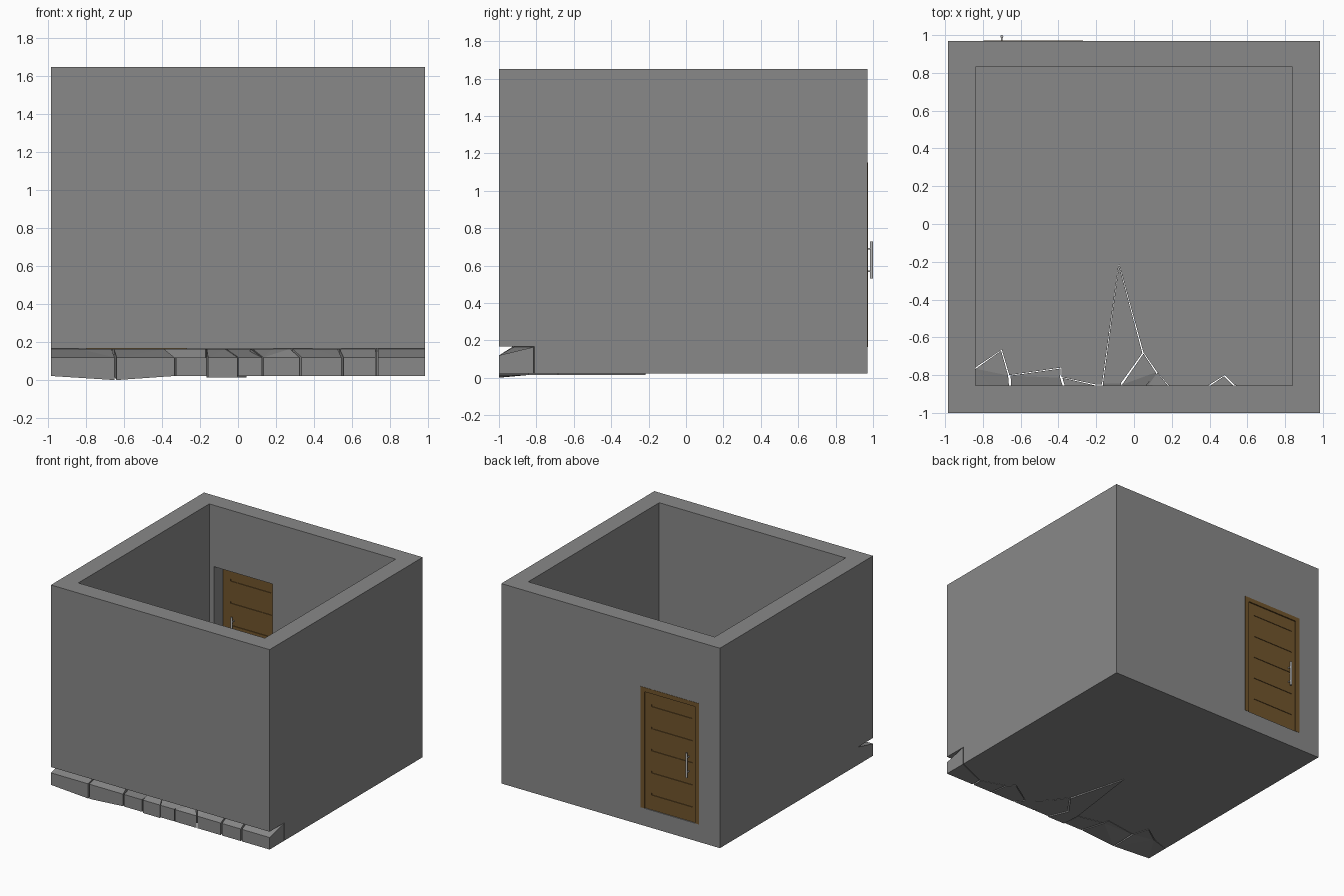
import bpy, bmesh, math
from mathutils import Vector

cube = bpy.data.objects.get("Cube")
if cube:
    bpy.data.objects.remove(cube, do_unlink=True)


def material(name, rgb):
    m = bpy.data.materials.new(name)
    m.use_nodes = True
    m.diffuse_color = (*rgb, 1)
    m.node_tree.nodes["Principled BSDF"].inputs["Base Color"].default_value = (*rgb, 1)
    return m


stone = material("grey stone", (0.25, 0.25, 0.25))
wood = material("brown wood", (0.165, 0.09, 0.025))
metal = material("pale metal", (0.5, 0.5, 0.5))


def finish(name, bm, mat):
    bmesh.ops.recalc_face_normals(bm, faces=bm.faces)
    mesh = bpy.data.meshes.new(name)
    bm.to_mesh(mesh)
    bm.free()
    mesh.materials.append(mat)
    ob = bpy.data.objects.new(name, mesh)
    bpy.context.collection.objects.link(ob)
    return ob


def box(name, lo, hi, mat):
    bm = bmesh.new()
    bmesh.ops.create_cube(bm, size=1)
    for v in bm.verts:
        v.co = Vector(hi[i] if v.co[i] > 0 else lo[i] for i in range(3))
    return finish(name, bm, mat)


def prism(name, outline, z0, z1, mat, shape=None):
    """Extrude a plan outline; shape(co, is_top) may move its corners."""
    bm = bmesh.new()
    rings = [[bm.verts.new((x, y, z)) for x, y in outline] for z in (z0, z1)]
    bm.faces.new(rings[0])
    bm.faces.new(rings[1])
    n = len(outline)
    for i in range(n):
        j = (i + 1) % n
        bm.faces.new((rings[0][i], rings[0][j], rings[1][j], rings[1][i]))
    if shape:
        for k, ring in enumerate(rings):
            for v in ring:
                v.co.z = shape(v.co, k == 1)
        bmesh.ops.triangulate(bm, faces=[f for f in bm.faces if abs(f.normal.z) > -1 and len(f.verts) > 4])
    return finish(name, bm, mat)


def cut(ob, cutters):
    for c in cutters:
        mod = ob.modifiers.new("cut", "BOOLEAN")
        mod.operation, mod.solver, mod.object = "DIFFERENCE", "EXACT", c
        bpy.context.view_layer.objects.active = ob
        bpy.ops.object.modifier_apply(modifier=mod.name)
        bpy.data.objects.remove(c, do_unlink=True)


def rod(name, centre, radius, length, axis):
    bm = bmesh.new()
    bmesh.ops.create_cone(bm, cap_ends=True, segments=16, radius1=radius, radius2=radius, depth=length)
    ob = finish(name, bm, metal)
    ob.location = centre
    if axis == "y":
        ob.rotation_euler.x = math.pi / 2
    ob.select_set(True)
    bpy.context.view_layer.objects.active = ob
    bpy.ops.object.shade_smooth_by_angle()
    ob.select_set(False)


X, FRONT, BACK = 0.985, -1.0, 0.97
BASE, FLOOR, TOP = 0.022, 0.165, 1.65
DX0, DX1, DTOP = -0.797, -0.271, 1.15

# Corners of the broken floor edge, left to right
a, b, c, d = (-X, -0.81), (-0.84, -0.76), (-0.70, -0.665), (-0.66, -0.80)
e, f, g, h = (-0.385, -0.76), (-0.385, -0.81), (-0.20, -0.85), (-0.17, -0.85)
i, j, k, l = (-0.08, -0.21), (0.05, -0.68), (0.12, -0.78), (0.18, -0.85)
m, n, o, p = (0.28, -0.93), (0.40, -0.85), (0.48, -0.80), (0.53, -0.85)
q, r, s, t = (0.73, -0.92), (X, -0.81), (-0.07, -0.85), (0.07, -0.85)
edge = [a, b, c, d, e, f, g, h, i, j, k, l, m, n, o, p, q, r]

# Room shell with hollow, doorway and broken front edge
room = box("room_walls", (-X, FRONT, BASE), (X, BACK, TOP), stone)
hollow = box("hollow", (-0.84, -0.855, FLOOR), (0.84, 0.83, 2), stone)
doorway = box("doorway", (DX0, 0.7, FLOOR), (DX1, 1.2, DTOP), stone)
widened = [(-1.2, -1.2), (-1.2, -0.81)] + edge + [(1.2, -0.81), (1.2, -1.2)]
breakage = prism("breakage", widened, -0.1, FLOOR + 0.002, stone)
cut(room, [hollow, doorway, breakage])

# Broken floor pieces along the front
splits = [-X, -0.645, -0.33, -0.16, 0.0, 0.13, 0.33, 0.55, 0.73, X]
backs = [[d, c, b, a], [f, e, d], [h, g, f], [s, j, i, h], [t, k, j, s],
         [m, l, k, t], [p, o, n, m], [q, p], [r, q]]


def shrink(outline):
    mid = sum((Vector(v) for v in outline), Vector((0, 0))) / len(outline)
    result = []
    for v in outline:
        w = Vector(v)
        w += (mid - w).normalized() * 0.007
        if abs(v[0]) == X:
            w.x = v[0]
        if v[1] == FRONT:
            w.y = FRONT
        result.append(tuple(w))
    return result


def piece_height(drop, flat):
    def height(co, top):
        if top:
            return 0.12 if flat or co.y < -0.99 else FLOOR
        near = max(0, 1 - math.hypot(co.x + 0.645, co.y - FRONT) / 0.18)
        return BASE - drop - near * BASE
    return height


for num, back in enumerate(backs):
    outline = [(splits[num], FRONT), (splits[num + 1], FRONT)] + back
    prism(f"floor_piece_{num + 1}", shrink(outline), BASE, FLOOR, stone,
          piece_height(0.007 if num == 3 else 0, num == 2))

# Door frame
W = 0.035
box("frame_side_right", (DX0, 0.945, FLOOR), (DX0 + W, 0.972, DTOP), wood)
box("frame_side_left", (DX1 - W, 0.945, FLOOR), (DX1, 0.972, DTOP), wood)
box("frame_top", (DX0 + W, 0.945, DTOP - W), (DX1 - W, 0.972, DTOP), wood)

# Door leaf with grooves on both sides
leaf = box("door_leaf", (DX0 + W, 0.948, FLOOR), (DX1 - W, 0.962, DTOP - W), wood)
grooves = []
for step in range(5):
    z = 0.285 + step * 0.18
    for y in (0.943, 0.957):
        grooves.append(box("groove", (-0.732, y, z), (-0.362, y + 0.01, z + 0.016), wood))
cut(leaf, grooves)

# Handles outside and inside
for side, face, out in (("outer", 0.962, 1), ("inner", 0.948, -1)):
    rod(f"{side}_handle_bar", (-0.70, face + out * 0.03, 0.63), 0.008, 0.20, "z")
    for z in (0.57, 0.69):
        rod(f"{side}_handle_stem", (-0.70, face + out * 0.014, z), 0.005, 0.03, "y")
